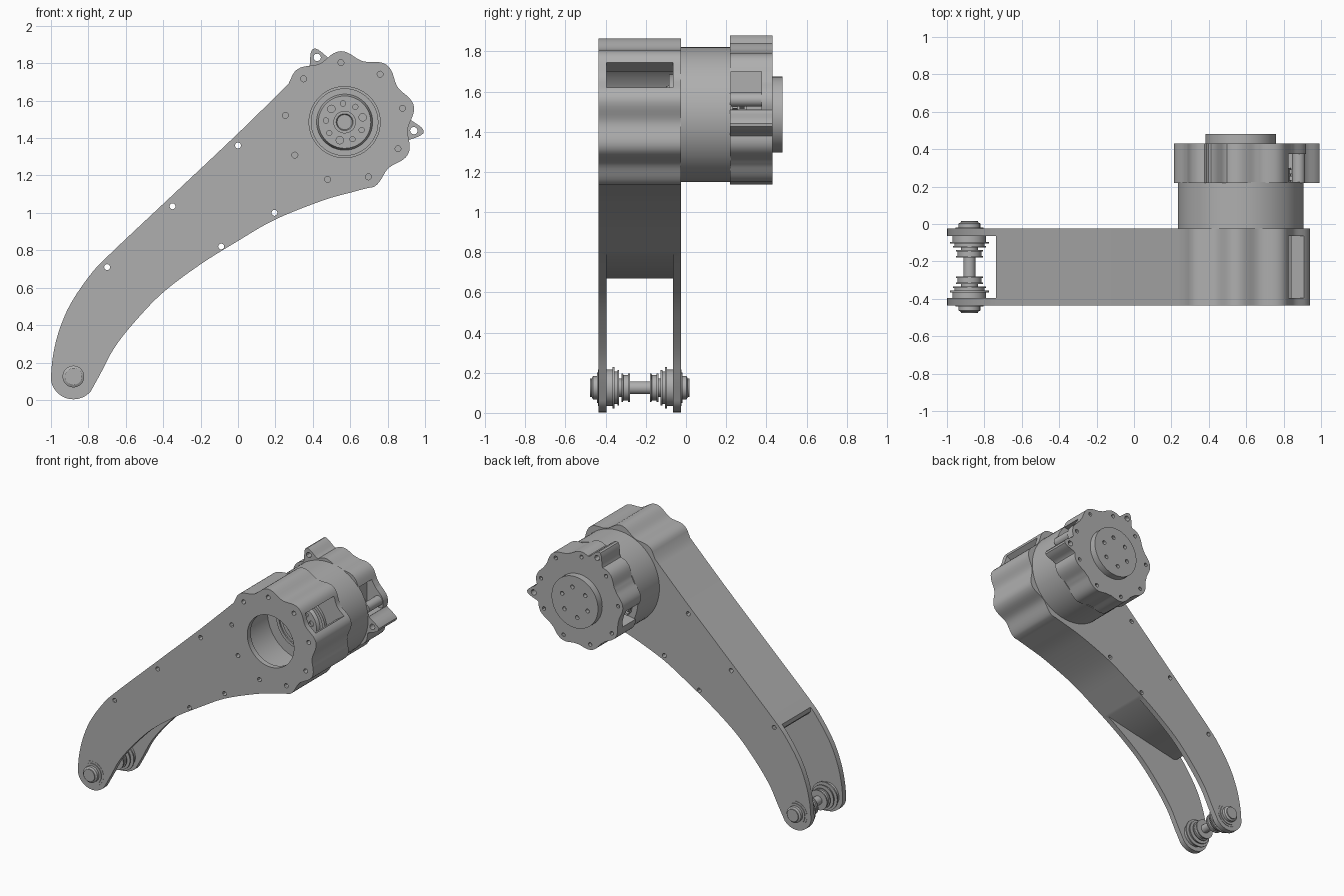
import bpy, bmesh, math
from mathutils import Vector, Matrix

cube = bpy.data.objects.get("Cube")
if cube:
    bpy.data.objects.remove(cube, do_unlink=True)

grey = bpy.data.materials.new("machined grey")
grey.use_nodes = True
grey.diffuse_color = (0.43, 0.43, 0.43, 1)
grey.node_tree.nodes["Principled BSDF"].inputs["Base Color"].default_value = (0.43, 0.43, 0.43, 1)

HUB = (0.57, 1.485)       # motor axis, x and z
PIVOT = (-0.88, 0.125)    # lower axle
MID = -0.23               # middle of the link in y
HALF, INNER = 0.205, 0.165
BOLT_ANGLES = [13.5 + 40 * i for i in range(9)]


def polar(angle, radius, centre=HUB):
    a = math.radians(angle)
    return (centre[0] + radius * math.cos(a), centre[1] + radius * math.sin(a))


def circle(centre, radius, sides=48):
    return [polar(360 * i / sides, radius, centre) for i in range(sides)]


def add_prism(bm, points, y0, y1):
    """Extrude an x-z outline from y0 to y1."""
    face = bm.faces.new([bm.verts.new((x, y0, z)) for x, z in points])
    ext = bmesh.ops.extrude_face_region(bm, geom=[face])
    moved = [v for v in ext["geom"] if isinstance(v, bmesh.types.BMVert)]
    bmesh.ops.translate(bm, verts=moved, vec=(0, y1 - y0, 0))


def finish(name, bm):
    bmesh.ops.recalc_face_normals(bm, faces=bm.faces)
    mesh = bpy.data.meshes.new(name)
    bm.to_mesh(mesh)
    bm.free()
    mesh.materials.append(grey)
    obj = bpy.data.objects.new(name, mesh)
    bpy.context.collection.objects.link(obj)
    return obj


def prisms(name, parts):
    bm = bmesh.new()
    for points, y0, y1 in parts:
        add_prism(bm, points, y0, y1)
    return finish(name, bm)


def cut(obj, cutters):
    """Subtract the cutters, bake the result and remove the cutters."""
    for c in cutters:
        c.hide_render = True
        mod = obj.modifiers.new("cut", "BOOLEAN")
        mod.operation, mod.solver, mod.object = "DIFFERENCE", "EXACT", c
    bpy.context.view_layer.update()
    graph = bpy.context.evaluated_depsgraph_get()
    baked = bpy.data.meshes.new_from_object(obj.evaluated_get(graph))
    obj.modifiers.clear()
    obj.data = baked
    for c in cutters:
        bpy.data.objects.remove(c, do_unlink=True)


def lathe(name, profile, centre, sides=48):
    """Spin (y, radius) pairs around an axis parallel to y."""
    bm = bmesh.new()
    verts = [bm.verts.new((centre[0] + r, y, centre[1])) for y, r in profile]
    edges = [bm.edges.new(pair) for pair in zip(verts, verts[1:])]
    bmesh.ops.spin(bm, geom=verts + edges, cent=(centre[0], 0, centre[1]),
                   axis=(0, 1, 0), angle=math.tau, steps=sides)
    bmesh.ops.remove_doubles(bm, verts=bm.verts, dist=0.0005)
    return finish(name, bm)


def smooth_path(pts, steps=5):
    """Catmull-Rom curve through the points."""
    p = [Vector(q) for q in [pts[0]] + pts + [pts[-1]]]
    out = []
    for a, b, c, d in zip(p, p[1:], p[2:], p[3:]):
        for i in range(steps):
            t = i / steps
            out.append(tuple(0.5 * (2 * b + (c - a) * t + (2 * a - 5 * b + 4 * c - d) * t * t
                                    + (3 * b - a - 3 * c + d) * t ** 3)))
    return out + [pts[-1]]


def lobed(angle, base, wave):
    return base + wave * math.cos(math.radians(9 * (angle - 13.5)))


def radial_box(angle, r0, r1, width):
    """Rectangle outline reaching outward from the motor axis."""
    out = Vector(polar(angle, 1, (0, 0)))
    side = Vector((-out.y, out.x)) * width / 2
    c = Vector(HUB)
    return [tuple(c + out * r + side * s) for r, s in ((r0, -1), (r1, -1), (r1, 1), (r0, 1))]


# Link: rounded foot, curved belly, lobed motor flange, straight back
belly = smooth_path([polar(-40, 0.122, PIVOT), (-0.73, 0.15), (-0.66, 0.28), (-0.55, 0.42),
                     (-0.4, 0.575), (-0.2, 0.725), (0, 0.85), (0.2, 0.965),
                     (0.45, 1.065), (0.6, 1.108), (0.69, 1.132)])
flange = [polar(a, lobed(a, 0.36, 0.02)) for a in range(-66, 139, 3)]
back = smooth_path([(0.27, 1.69), (0, 1.425), (-0.35, 1.095), (-0.7, 0.765), (-0.8, 0.655),
                    (-0.9, 0.505), (-0.96, 0.36), (-0.99, 0.23), polar(180, 0.12, PIVOT)])
foot = [polar(a, 0.122, PIVOT) for a in range(190, 311, 10)]
link = prisms("link_body", [(belly + flange + back + foot, MID - HALF, MID + HALF)])

fork = [(-0.08, 0.795), (-0.69, 0.668), (-0.72, 0.675), (-0.737, 0.695), (-0.74, 0.85),
        (-1.2, 0.85), (-1.2, -0.2), (-0.08, -0.2)]
link_holes = [(0, 1.36), (-0.35, 1.035), (-0.7, 0.71), (0.195, 1.0), (-0.09, 0.82)]
bolt_holes = [polar(a, 0.319) for a in BOLT_ANGLES]
cut(link, [
    prisms("fork_cutter", [(fork, MID - INNER, MID + INNER)]),
    prisms("cavity_cutter", [(circle(HUB, 0.285, 64), MID - INNER, MID + INNER)]),
    prisms("bore_cutter", [(circle(HUB, 0.19, 64), MID - 0.3, MID)]),
    prisms("window_cutter", [(radial_box(33.5, 0.2, 0.5, 0.15), MID - INNER, MID + INNER)]),
    prisms("hole_cutter", [(circle(h, 0.016, 12), MID - 0.3, MID + 0.3)
                           for h in link_holes + bolt_holes]),
])

# Motor output flange seen through the front bore
output = lathe("motor_output", [(-0.06, 0), (-0.06, 0.2), (-0.085, 0.2), (-0.085, 0.178),
                                (-0.075, 0.178), (-0.075, 0.15), (-0.1, 0.14), (-0.1, 0.06),
                                (-0.11, 0.06), (-0.11, 0.045), (-0.1, 0.04), (-0.1, 0)], HUB)
cut(output, [prisms("output_holes", [
    (circle(polar(15 + 40 * i, 0.1), 0.02 if i % 3 == 0 else 0.014, 12), -0.2, -0.085)
    for i in range(9)])])

# Motor can
lathe("motor_can", [(-0.03, 0), (-0.03, 0.336), (0.225, 0.336), (0.225, 0)], HUB, 72)


# Rear housing with small lobes and two mounting ears
def housing_radius(angle):
    r = lobed(angle, 0.343, 0.015)
    for ear in (113, -7):
        off = (angle - ear + 180) % 360 - 180
        r = max(r, 0.33 + 0.097 * math.exp(-(off / 7.5) ** 2))
    return r


outline = [polar(a, housing_radius(a)) for a in range(-180, 180, 2)]
housing = prisms("rear_housing", [(outline, 0.22, 0.43)])
ear_holes = [polar(113, 0.376), polar(-7, 0.373)]
cut(housing, [
    prisms("connector_window", [([(0.79, 1.51), (1.1, 1.51), (1.1, 1.7), (0.79, 1.7)], 0.2, 0.375)]),
    prisms("side_window", [(radial_box(193, 0.25, 0.5, 0.13), 0.2, 0.375)]),
    prisms("housing_holes", [(circle(h, 0.02, 12), 0.1, 0.5) for h in ear_holes]
           + [(circle(h, 0.014, 12), 0.4, 0.5) for h in bolt_holes]),
])

# Corner post left standing in the window
prisms("window_post", [(circle(polar(13.5, 0.319), 0.035, 20), 0.22, 0.4)])

# Cable connectors inside the housing windows
for name, angle in (("left_connector", 11), ("right_connector", 193)):
    parts = [(radial_box(angle, 0.22, 0.27, 0.09), 0.225, 0.3)]
    for k in (-3, 3):
        parts.append((radial_box(angle + k, 0.26, 0.3, 0.022), 0.232, 0.256))
        parts.append((radial_box(angle + k, 0.26, 0.31, 0.016), 0.266, 0.292))
    prisms(name, parts)

# Rear cap with a ring of six holes
cap = lathe("rear_cap", [(0.42, 0), (0.42, 0.189), (0.48, 0.189), (0.48, 0)], HUB, 64)
cut(cap, [prisms("cap_holes", [(circle(polar(20 + 60 * i, 0.11), 0.015, 12), 0.45, 0.5)
                               for i in range(6)])])

# Lower axle: shaft, pulleys, bearings and end nuts, mirrored about the middle
half = [(0.05, 0.032), (0.05, 0.072), (0.058, 0.072), (0.06, 0.064), (0.082, 0.064),
        (0.084, 0.072), (0.092, 0.072), (0.092, 0.045), (0.104, 0.045), (0.104, 0.088),
        (0.112, 0.088), (0.112, 0.08), (0.125, 0.08), (0.125, 0.104), (0.135, 0.104),
        (0.135, 0.09), (0.207, 0.09), (0.207, 0.075), (0.212, 0.075), (0.212, 0.058),
        (0.233, 0.058), (0.24, 0.045), (0.247, 0.045), (0.247, 0)]
lathe("axle", [(MID - d, r) for d, r in reversed(half)] + [(MID + d, r) for d, r in half], PIVOT)

# Smooth rounded surfaces, keep machined edges crisp
bpy.ops.object.select_all(action="DESELECT")
for obj in bpy.context.scene.objects:
    if obj.type == "MESH":
        obj.select_set(True)
        bpy.context.view_layer.objects.active = obj
bpy.ops.object.shade_smooth_by_angle(angle=math.radians(30))
